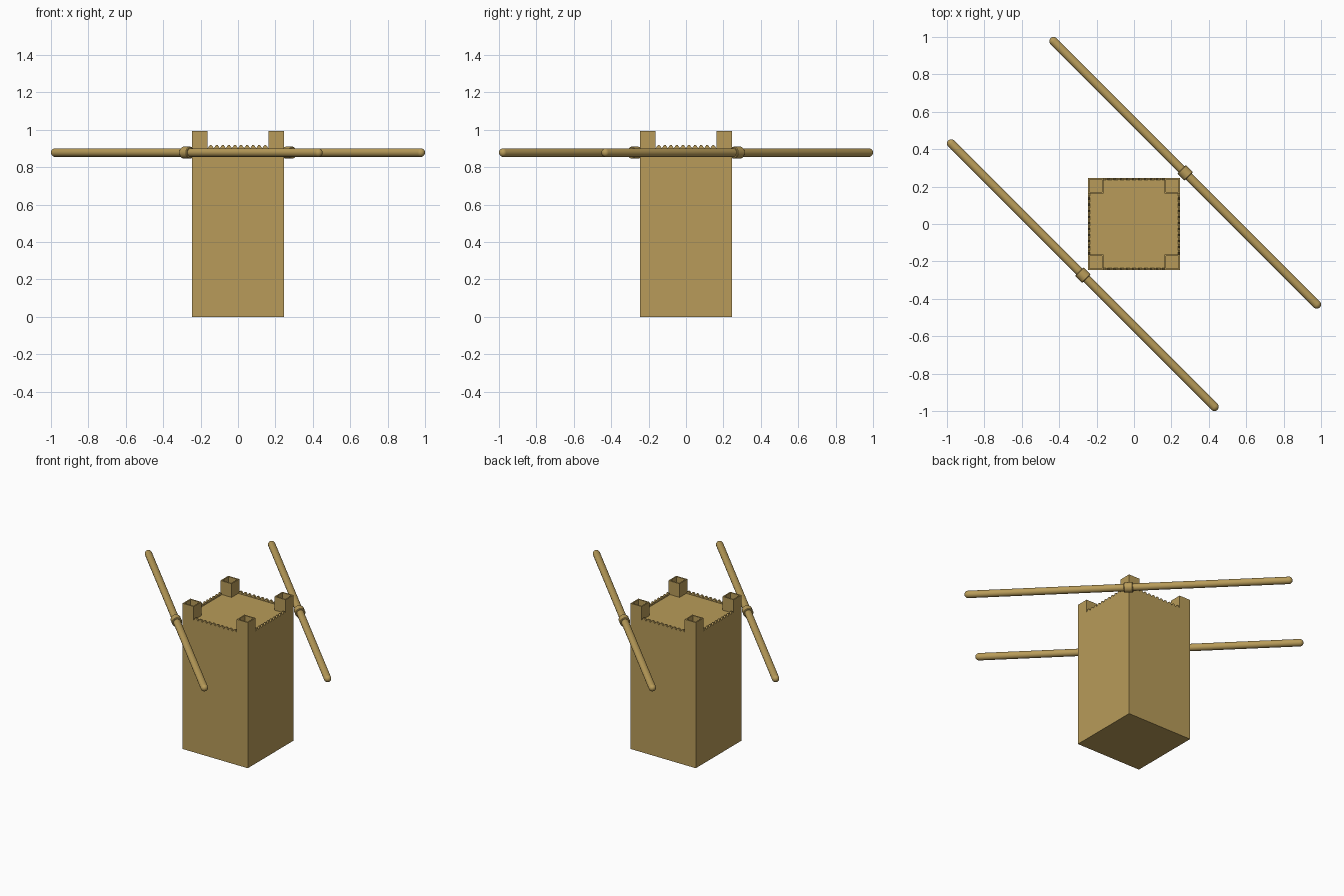
import bpy, bmesh, math
from mathutils import Matrix, Vector

if "Cube" in bpy.data.objects:
    bpy.data.objects.remove(bpy.data.objects["Cube"])

mat = bpy.data.materials.new("sandstone")
mat.diffuse_color = (0.48, 0.33, 0.10, 1)
mat.use_nodes = True
mat.node_tree.nodes["Principled BSDF"].inputs["Base Color"].default_value = mat.diffuse_color

H = 0.246       # half width of tower
ROOF = 0.90     # roof level
T = 0.084       # turret width


def finish(name, bm):
    bmesh.ops.recalc_face_normals(bm, faces=bm.faces)
    me = bpy.data.meshes.new(name)
    bm.to_mesh(me)
    bm.free()
    me.materials.append(mat)
    ob = bpy.data.objects.new(name, me)
    bpy.context.collection.objects.link(ob)
    return ob


def box(bm, lo, hi):
    lo, hi = Vector(lo), Vector(hi)
    m = Matrix.Translation((lo + hi) / 2) @ Matrix.Diagonal((*(hi - lo), 1))
    return bmesh.ops.create_cube(bm, size=1, matrix=m)["verts"]


# tower body
bm = bmesh.new()
box(bm, (-H, -H, 0), (H, H, ROOF))
finish("tower_body", bm)

# hollow corner turrets
for i, (sx, sy) in enumerate([(1, 1), (-1, 1), (-1, -1), (1, -1)]):
    bm = bmesh.new()
    cx, cy = sx * (H - T / 2), sy * (H - T / 2)
    box(bm, (cx - T / 2, cy - T / 2, ROOF), (cx + T / 2, cy + T / 2, 0.993))
    top = max(bm.faces, key=lambda f: f.calc_center_median().z)
    bmesh.ops.inset_region(bm, faces=[top], thickness=0.012)
    pit = bmesh.ops.extrude_face_region(bm, geom=[top])["geom"]
    bmesh.ops.translate(bm, vec=(0, 0, -0.08),
                        verts=[v for v in pit if isinstance(v, bmesh.types.BMVert)])
    if top.is_valid:
        bmesh.ops.delete(bm, geom=[top], context='FACES_ONLY')
    finish(f"corner_turret_{i}", bm)

# saw-toothed parapets between the turrets
N = 10
span = H - T
step = 2 * span / N
for side in range(4):
    bm = bmesh.new()
    prof = [(-span, ROOF - 0.01)]
    for k in range(N):
        x = -span + k * step
        prof += [(x, 0.902), (x + step * 0.35, 0.918), (x + step * 0.65, 0.918)]
    prof += [(span, 0.902), (span, ROOF - 0.01)]
    f = bm.faces.new([bm.verts.new((x, -H, z)) for x, z in prof])
    ext = bmesh.ops.extrude_face_region(bm, geom=[f])["geom"]
    bmesh.ops.translate(bm, vec=(0, 0.012, 0),
                        verts=[v for v in ext if isinstance(v, bmesh.types.BMVert)])
    bmesh.ops.rotate(bm, verts=bm.verts, cent=(0, 0, 0),
                     matrix=Matrix.Rotation(side * math.pi / 2, 3, 'Z'))
    finish(f"toothed_parapet_{side}", bm)


def lathe(name, prof, loc):
    # revolve (radius, length) profile about the diagonal (1, -1, 0)
    bm = bmesh.new()
    vs = [bm.verts.new((r, 0, z)) for r, z in prof]
    es = [bm.edges.new(p) for p in zip(vs, vs[1:])]
    bmesh.ops.spin(bm, geom=vs + es, cent=(0, 0, 0), axis=(0, 0, 1),
                   angle=2 * math.pi, steps=20)
    bmesh.ops.remove_doubles(bm, verts=bm.verts, dist=1e-5)
    q = Vector((0, 0, 1)).rotation_difference(Vector((1, -1, 0)).normalized())
    bm.transform(Matrix.Translation(loc) @ q.to_matrix().to_4x4())
    ob = finish(name, bm)
    bpy.ops.object.select_all(action='DESELECT')
    ob.select_set(True)
    bpy.context.view_layer.objects.active = ob
    bpy.ops.object.shade_smooth_by_angle(angle=math.radians(35))


# two long round-ended poles with centre collars
R, L = 0.023, 0.995
arc = [(R * math.cos(a * math.pi / 12), R * math.sin(a * math.pi / 12)) for a in range(6)]
half = [(r, L + z) for r, z in arc] + [(0, L + R)]
pole = [(r, -z) for r, z in reversed(half)] + half
collar = [(0.02, -0.028), (0.029, -0.028), (0.032, -0.024),
          (0.032, 0.024), (0.029, 0.028), (0.02, 0.028)]
for s, n in ((1, "back"), (-1, "front")):
    loc = (s * 0.2735, s * 0.2735, 0.878)
    lathe(n + "_pole", pole, loc)
    lathe(n + "_pole_collar", collar, loc)
